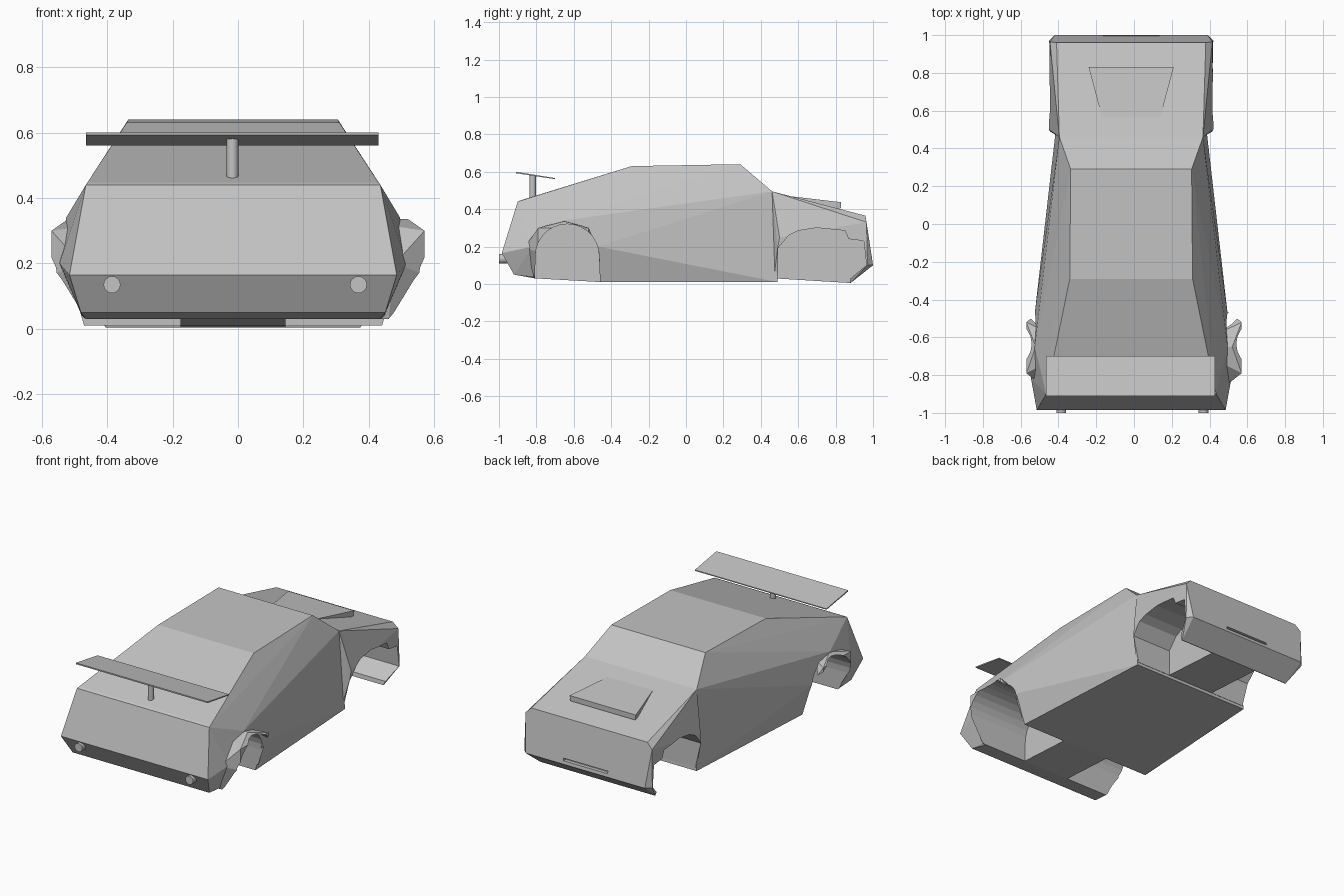
import bpy, bmesh, math
from mathutils import Vector

cube = bpy.data.objects.get("Cube")
if cube:
    bpy.data.objects.remove(cube, do_unlink=True)

grey = bpy.data.materials.new("plain_grey")
grey.use_nodes = True
COLOUR = (0.55, 0.55, 0.55, 1)
grey.diffuse_color = COLOUR
grey.node_tree.nodes["Principled BSDF"].inputs["Base Color"].default_value = COLOUR
CENTRE = -0.015


def add_object(name, bm):
    bmesh.ops.recalc_face_normals(bm, faces=bm.faces)
    mesh = bpy.data.meshes.new(name)
    bm.to_mesh(mesh)
    bm.free()
    mesh.materials.append(grey)
    ob = bpy.data.objects.new(name, mesh)
    bpy.context.collection.objects.link(ob)
    return ob


def hull(name, points):
    """Faceted convex panel shape around the given points."""
    bm = bmesh.new()
    for p in points:
        bm.verts.new(p)
    res = bmesh.ops.convex_hull(bm, input=bm.verts)
    loose = {g for g in res["geom_interior"] + res["geom_unused"]
             if isinstance(g, bmesh.types.BMVert)}
    bmesh.ops.delete(bm, geom=list(loose), context="VERTS")
    bmesh.ops.dissolve_limit(bm, angle_limit=math.radians(1),
                             verts=bm.verts, edges=bm.edges)
    return add_object(name, bm)


def both(points, cx=CENTRE):
    return [(cx + s * x, y, z) for x, y, z in points for s in (-1, 1)]


def prism(name, profile, x0, x1):
    """Side profile (y, z) extruded across x."""
    bm = bmesh.new()
    face = bm.faces.new([bm.verts.new((x0, y, z)) for y, z in profile])
    res = bmesh.ops.extrude_face_region(bm, geom=[face])
    moved = [g for g in res["geom"] if isinstance(g, bmesh.types.BMVert)]
    bmesh.ops.translate(bm, verts=moved, vec=(x1 - x0, 0, 0))
    return add_object(name, bm)


def cylinder(name, start, end, radius, sides=16):
    a, b = Vector(start), Vector(end)
    bm = bmesh.new()
    bmesh.ops.create_cone(bm, cap_ends=True, segments=sides, radius1=radius,
                          radius2=radius, depth=(b - a).length)
    ob = add_object(name, bm)
    ob.location = (a + b) / 2
    ob.rotation_euler = (b - a).to_track_quat("Z", "Y").to_euler()
    for poly in ob.data.polygons:
        poly.use_smooth = len(poly.vertices) == 4
    return ob


# Main cabin and tail
cabin = hull("cabin_body", both([
    (0.50, -0.985, 0.165), (0.465, -0.92, 0.05), (0.45, -0.81, 0.03),
    (0.45, -0.90, 0.44), (0.44, -0.885, 0.447), (0.40, -0.66, 0.51),
    (0.325, -0.29, 0.63), (0.32, 0.29, 0.64), (0.38, 0.46, 0.495),
    (0.40, 0.49, 0.01), (0.455, -0.455, 0.01),
    (0.51, -0.47, 0.20), (0.53, -0.82, 0.20), (0.51, -0.65, 0.34)]))

# Flared rear wheel arches
flares = []
for side, label in ((-1, "right"), (1, "left")):
    points = [(0.57, y, z) for y in (-0.52, -0.79) for z in (0.165, 0.30)]
    points += [(0.50, -0.465, 0.17), (0.48, -0.86, 0.20), (0.52, -0.65, 0.335),
               (0.45, -0.46, 0.02), (0.46, -0.81, 0.03), (0.30, -0.46, 0.02),
               (0.30, -0.81, 0.03), (0.30, -0.65, 0.34)]
    flares.append(hull(label + "_rear_flare", [(side * x, y, z) for x, y, z in points]))

# Bonnet, front wings and nose
nose = hull("nose_body", both([
    (0.38, 0.46, 0.495), (0.395, 0.96, 0.365), (0.43, 0.965, 0.33),
    (0.435, 0.97, 0.10), (0.405, 1.0, 0.10), (0.39, 0.88, 0.005),
    (0.435, 0.50, 0.25), (0.43, 0.49, 0.19), (0.39, 0.47, 0.03)]))

# Wheel well and grille cutters
arc = [math.pi * i / 14 for i in range(15)]
rear_profile = [(-0.635 + 0.17 * math.cos(a), 0.15 + 0.17 * math.sin(a)) for a in arc]
rear_profile += [(-0.81, -0.1), (-0.455, -0.1)]
front_profile = [(0.491, -0.1), (0.491, 0.19), (0.55, 0.26), (0.60, 0.285),
                 (0.70, 0.30), (0.85, 0.285), (0.87, 0.24), (0.95, 0.23),
                 (0.965, 0.10), (0.88, 0.03), (0.86, -0.1)]
rear_cutters, front_cutters = [], []
for s in (-1, 1):
    inner, outer = CENTRE + s * 0.16, s * 0.8
    rear_cutters.append(prism("rear_well_cutter", rear_profile, inner, outer))
    front_cutters.append(prism("front_well_cutter", front_profile, inner, outer))
slot = [(0.975, 0.12), (1.1, 0.12), (1.1, 0.135), (0.975, 0.135)]
front_cutters.append(prism("grille_cutter", slot, CENTRE - 0.15, CENTRE + 0.15))


def cut(ob, cutters):
    for c in cutters:
        mod = ob.modifiers.new("cut", "BOOLEAN")
        mod.operation = "DIFFERENCE"
        mod.solver = "EXACT"
        mod.object = c
    bpy.context.view_layer.update()
    graph = bpy.context.evaluated_depsgraph_get()
    mesh = bpy.data.meshes.new_from_object(ob.evaluated_get(graph))
    ob.modifiers.clear()
    ob.data = mesh


cut(cabin, rear_cutters)
for flare in flares:
    cut(flare, rear_cutters)
cut(nose, front_cutters)
for c in rear_cutters + front_cutters:
    bpy.data.objects.remove(c, do_unlink=True)

# Bonnet scoop
hull("bonnet_scoop", both([(0.225, 0.83, 0.437), (0.22, 0.83, 0.405), (0.21, 0.78, 0.40),
                           (0.145, 0.53, 0.472), (0.145, 0.53, 0.46)]))

# Tail wing and its post
prism("tail_wing", [(-0.91, 0.592), (-0.70, 0.56), (-0.70, 0.566), (-0.91, 0.60)],
      -0.465, 0.43)
cylinder("wing_post", (-0.017, -0.82, 0.45), (-0.017, -0.82, 0.582), 0.018)

# Exhaust pipes
for x, label in ((-0.385, "right"), (0.368, "left")):
    cylinder(label + "_exhaust", (x, -0.93, 0.135), (x, -1.0, 0.135), 0.026)
